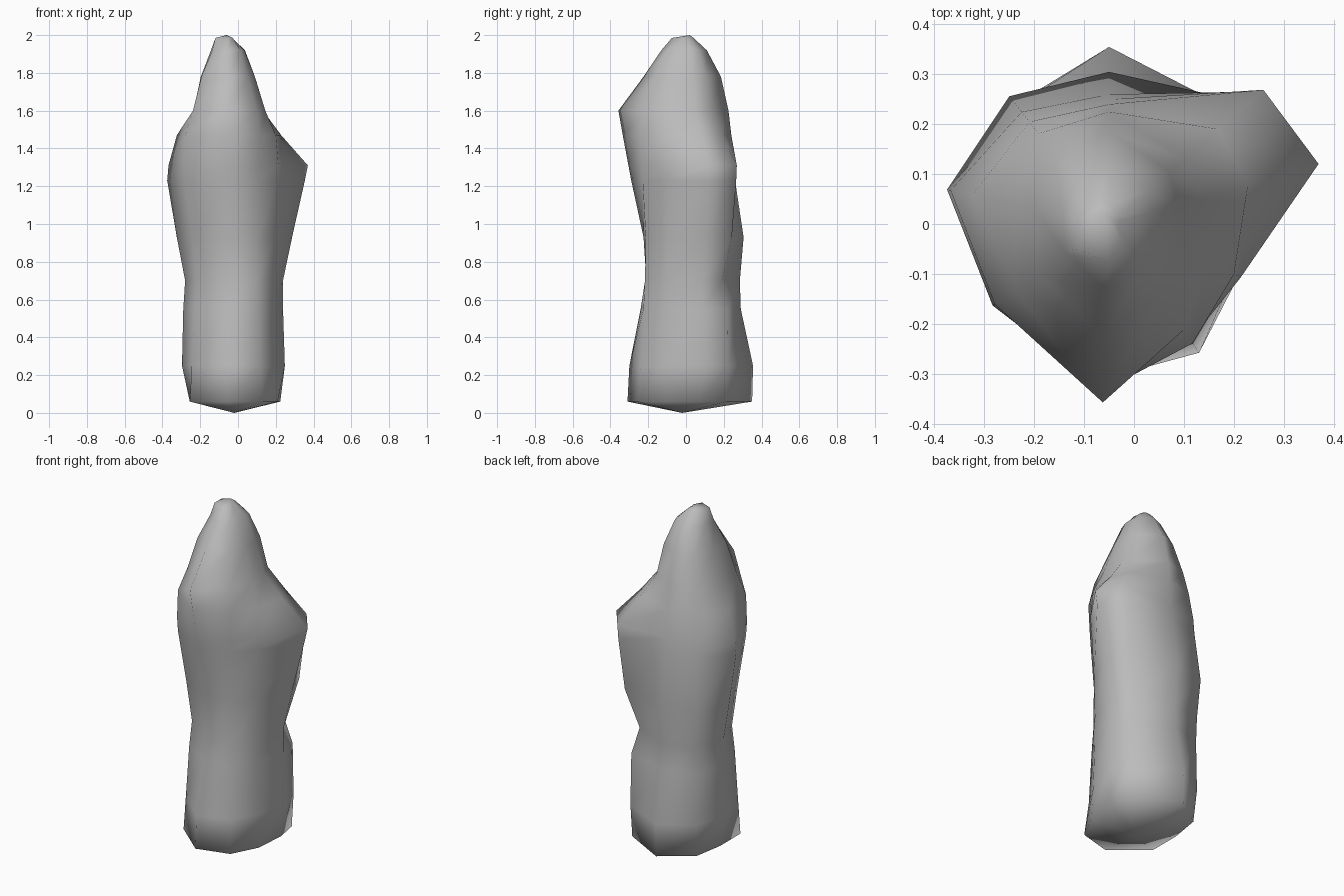
import bpy, bmesh
from math import cos, sin, radians

# Directions (degrees) of the vertical ridges around the stone's axis
ANGLES = [16, 41, 90, 128, 168, 215, 268, 305, 338]
AXIS_X = -0.05

# Cross-sections from base to tip: height, then radius along each ridge
RINGS = [
    (0.06, [.285, .33, .35, .285, .21, .25, .31, .315, .28]),
    (0.25, [.31, .34, .355, .305, .252, .238, .30, .29, .27]),
    (0.55, [.30, .335, .29, .30, .245, .22, .24, .275, .26]),
    (0.70, [.30, .29, .285, .305, .235, .205, .21, .265, .26]),
    (0.93, [.35, .37, .305, .325, .28, .235, .225, .26, .265]),
    (1.23, [.42, .405, .26, .29, .332, .28, .29, .28, .28]),
    (1.31, [.437, .41, .25, .285, .325, .285, .305, .285, .285]),
    (1.47, [.29, .29, .24, .26, .28, .28, .335, .292, .27]),
    (1.60, [.19, .20, .225, .23, .19, .23, .358, .26, .21]),
    (1.78, [.145, .16, .185, .175, .15, .175, .225, .175, .15]),
    (1.92, [.09, .10, .11, .105, .095, .105, .13, .11, .09]),
    (1.985, [.02, .025, .04, .05, .07, .085, .075, .04, .02]),
]

# Standing stone: loft the rings and close both ends with a blunt point
bm = bmesh.new()
loops = [[bm.verts.new((AXIS_X + r * cos(radians(a)), r * sin(radians(a)), z))
          for a, r in zip(ANGLES, radii)] for z, radii in RINGS]
base = bm.verts.new((-0.02, -0.02, 0))
tip = bm.verts.new((-0.06, 0.02, 2))
n = len(ANGLES)
for i in range(n):
    j = (i + 1) % n
    for low, high in zip(loops, loops[1:]):
        bm.faces.new((low[i], low[j], high[j], high[i]))
    bm.faces.new((base, loops[0][j], loops[0][i]))
    bm.faces.new((tip, loops[-1][i], loops[-1][j]))
bmesh.ops.recalc_face_normals(bm, faces=bm.faces)
for f in bm.faces:
    f.smooth = True

mesh = bpy.data.meshes.new("standing_stone")
bm.to_mesh(mesh)
bm.free()
stone = bpy.data.objects.new("standing_stone", mesh)
bpy.context.collection.objects.link(stone)

# Darker stone grey
grey = bpy.data.materials.new("stone_grey")
grey.diffuse_color = (0.5, 0.5, 0.5, 1)
mesh.materials.append(grey)
